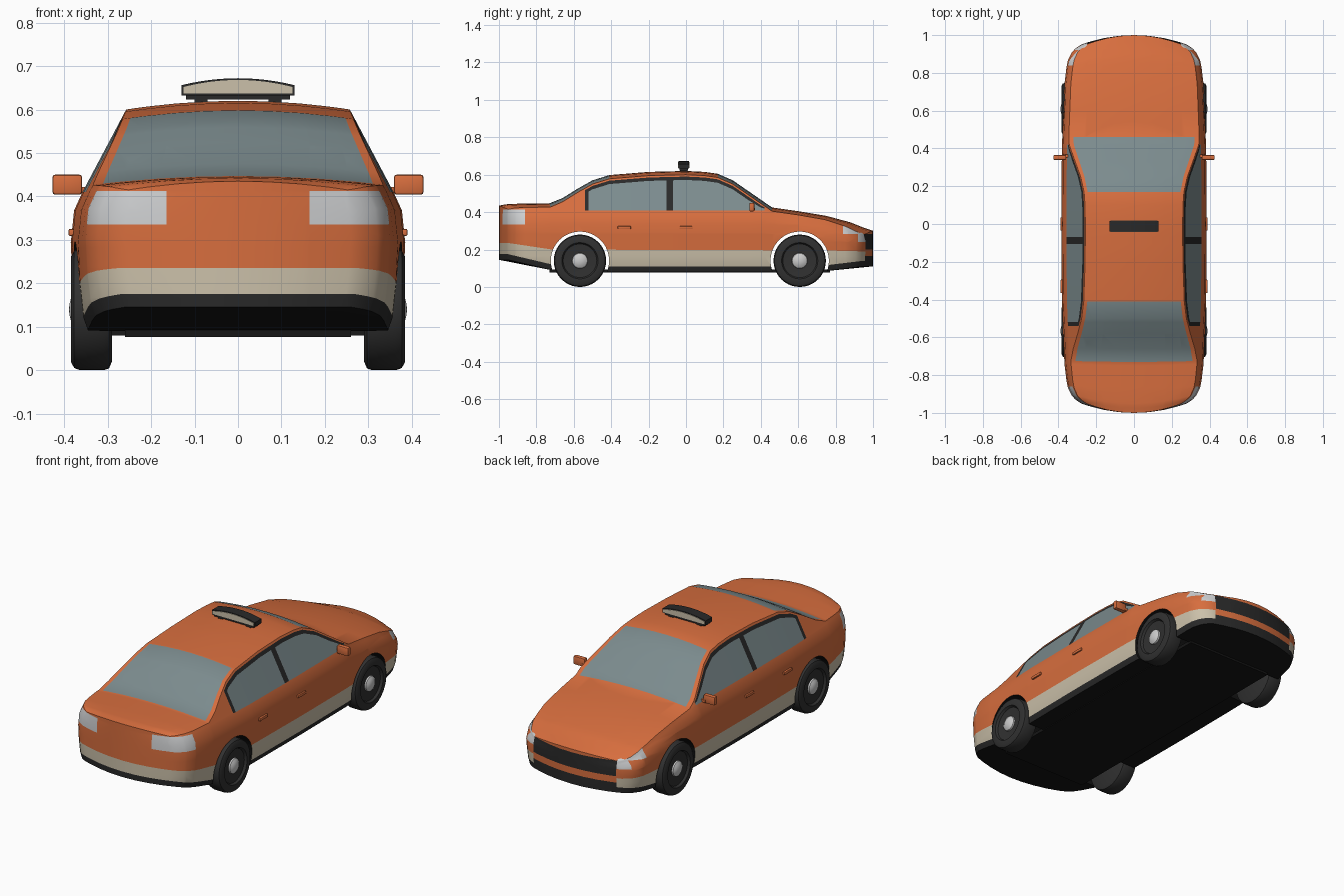
import bpy, bmesh, math
from mathutils import Vector

old = bpy.data.objects.get("Cube")
if old:
    bpy.data.objects.remove(old, do_unlink=True)


def material(name, r, g, b):
    m = bpy.data.materials.new(name)
    m.use_nodes = True
    m.diffuse_color = (r, g, b, 1)
    bsdf = next(n for n in m.node_tree.nodes if n.type == 'BSDF_PRINCIPLED')
    bsdf.inputs["Base Color"].default_value = (r, g, b, 1)
    bsdf.inputs["Roughness"].default_value = 0.6
    return m


MATS = [material("orange paint", .68, .155, .048), material("cream trim", .6, .53, .4),
        material("window glass", .2, .26, .27), material("dark trim", .022, .022, .022),
        material("underbody black", .008, .008, .008), material("lamp grey", .62, .63, .64),
        material("tyre rubber", .03, .03, .03), material("hub metal", .6, .6, .6)]
ORANGE, CREAM, GLASS, DARK, UNDER, LAMP, TYRE, HUB = range(len(MATS))


def finish(bm, name, fix=True):
    """Turn a bmesh into a smooth-by-angle object."""
    if fix:
        bmesh.ops.recalc_face_normals(bm, faces=bm.faces[:])
    me = bpy.data.meshes.new(name)
    bm.to_mesh(me)
    bm.free()
    for m in MATS:
        me.materials.append(m)
    ob = bpy.data.objects.new(name, me)
    bpy.context.collection.objects.link(ob)
    return ob


def activate(ob):
    for o in bpy.context.selected_objects:
        o.select_set(False)
    ob.select_set(True)
    bpy.context.view_layer.objects.active = ob


def smooth(ob):
    activate(ob)
    bpy.ops.object.shade_smooth_by_angle(angle=math.radians(32))


def box(name, centre, size, mat, bevel=0):
    bm = bmesh.new()
    bmesh.ops.create_cube(bm, size=1)
    for v in bm.verts:
        v.co = Vector(c + a * s for c, a, s in zip(centre, v.co, size))
    if bevel:
        bmesh.ops.bevel(bm, geom=bm.edges[:], offset=bevel, segments=2, affect='EDGES', profile=.5)
    for f in bm.faces:
        f.material_index = mat
    return finish(bm, name)


def lathe(name, profile, y, z, side, mat, n=40):
    """Spin (radius, x) points about an axis parallel to x."""
    bm = bmesh.new()
    rings = []
    for r, x in profile:
        if r == 0:
            rings.append([bm.verts.new((side * x, y, z))] * n)
        else:
            rings.append([bm.verts.new((side * x, y + r * math.cos(a), z + r * math.sin(a)))
                          for a in (i * math.tau / n for i in range(n))])
    for p, q in zip(rings, rings[1:]):
        for i in range(n):
            j = (i + 1) % n
            f = bm.faces.new(dict.fromkeys((p[i], p[j], q[j], q[i])))
            f.material_index = mat
    return finish(bm, name)


def lerp(table, t):
    for (a, u), (b, v) in zip(table, table[1:]):
        if t <= b:
            return u + (v - u) * max(0, t - a) / (b - a)
    return table[-1][1]


# Body outline curves: centre height, half width, sill height, stripe top
ROOF = [(-1, .435), (-.96, .442), (-.9, .445), (-.73, .447), (-.66, .475), (-.58, .525),
        (-.5, .57), (-.41, .598), (-.2, .615), (0, .62), (.1, .615), (.17, .605), (.25, .57),
        (.46, .425), (.6, .405), (.75, .38), (.88, .345), (.95, .317), (1, .3)]
WIDTH = [(0, .385), (.4, .382), (.75, .368), (.85, .358), (.9, .35), (.95, .33), (.975, .31), (1, .28)]
SILL = [(-1, .145), (-.72, .09), (-.6, .08), (.7, .08), (1, .11)]
STRIPE = [(-1, .235), (-.72, .2), (.75, .195), (1, .19)]
STATIONS = sorted({s for s, _ in ROOF} | {s * k for s, _ in WIDTH for k in (-1, 1)}
                  | {-.54, -.52, -.105, -.07, .42, .33})
COLS = [-1, -.93, -.8, -.55, -.28, 0, .28, .55, .8, .93, 1]
CROWN = .02


def section(s):
    """Rows (half width, height) from sill to roof edge."""
    w, sill, stripe = lerp(WIDTH, abs(s)), lerp(SILL, s), lerp(STRIPE, s)
    edge = lerp(ROOF, s) - CROWN
    belt = min(.41, edge - .015)
    h = edge - belt
    rows = [(.935 * w, sill), (.965 * w, sill + .03), (.988 * w, stripe),
            (w, stripe + .45 * (belt - stripe)), (.98 * w, stripe + .8 * (belt - stripe))]
    for z in (belt, edge - min(.028, .6 * h), edge - min(.01, .3 * h), edge):
        rows.append((.93 * w - .53 * (z - belt), z))
    return rows


def side_material(row, s):
    if row < 2:
        return (DARK, CREAM)[row]
    if row == 5 and -.54 < s < .42:
        return DARK if s < -.52 or -.105 < s < -.07 else GLASS
    return DARK if row == 6 and -.54 < s < .42 else ORANGE


def make_body():
    bm = bmesh.new()
    grid = {}
    nc, top = len(COLS) - 1, 8

    def vert(i, c, r):
        if (i, c, r) not in grid:
            s, t = STATIONS[i], COLS[c]
            x, z = section(s)[r]
            bow = math.copysign(.05 * max(0, abs(s) - .7) / .3, s)
            z += CROWN * (1 - t * t) if r == top else 0
            grid[i, c, r] = bm.verts.new((x * t, s - bow * t * t, z))
        return grid[i, c, r]

    def quad(mat, *keys):
        bm.faces.new([vert(*k) for k in keys]).material_index = mat

    for i in range(len(STATIONS) - 1):
        s = (STATIONS[i] + STATIONS[i + 1]) / 2
        pane = -.73 < s < -.41 or .17 < s < .46
        for c in range(nc):
            for r in (0, top):
                mat = UNDER if r == 0 else GLASS if pane and 0 < c < nc - 1 else ORANGE
                quad(mat, (i, c, r), (i, c + 1, r), (i + 1, c + 1, r), (i + 1, c, r))
        for r in range(top):
            for c in (0, nc):
                quad(side_material(r, s), (i, c, r), (i + 1, c, r), (i + 1, c, r + 1), (i, c, r + 1))
    for i in (0, len(STATIONS) - 1):
        for c in range(nc):
            for r in range(top):
                mat = (DARK, CREAM)[r] if r < 2 else ORANGE
                quad(mat, (i, c, r), (i, c + 1, r), (i, c + 1, r + 1), (i, c, r + 1))

    # Cut lines for lamps and grilles, then colour the enclosed faces
    cuts = {0: (-.25, -.165, .165, .25), 1: (-.86, .84, .92), 2: (.165, .2, .24, .282, .335, .413)}
    for axis, values in cuts.items():
        for value in values:
            no = Vector((0, 0, 0))
            no[axis] = 1
            bmesh.ops.bisect_plane(bm, geom=bm.verts[:] + bm.edges[:] + bm.faces[:], dist=1e-5,
                                   plane_co=no * value, plane_no=no)
    bmesh.ops.recalc_face_normals(bm, faces=bm.faces[:])
    bm.normal_update()
    for f in bm.faces:
        x, y, z = f.calc_center_median()
        x = abs(x)
        if abs(f.normal.z) > .7:
            continue
        if y < -.86 and x > .165 and .335 < z < .413:
            f.material_index = LAMP
        elif y > .93 and x < .25 and (.2 < z < .282 or z < .165):
            f.material_index = DARK
        elif y > .93 and x < .25 and z < .2:
            f.material_index = ORANGE
        elif (y > .84 and x > .25 and z > .282) or (y > .92 and x > .25 and z > .24):
            f.material_index = LAMP
    return finish(bm, "body", fix=False)


body = make_body()

# Wheel arches and wheels
TYRE_PROFILE = [(0, .29), (.12, .29), (.136, .297), (.14, .31), (.14, .363), (.135, .377),
                (.122, .384), (.097, .384), (.09, .372), (.055, .368), (0, .368)]
HUB_PROFILE = [(.042, .366), (.04, .376), (.028, .384), (.012, .388), (0, .389)]
for end, y in (("rear", -.567), ("front", .608)):
    cutter = lathe("arch_cutter", [(0, -.6), (.156, -.6), (.156, .6), (0, .6)], y, .14, 1, UNDER, 48)
    mod = body.modifiers.new("arch", 'BOOLEAN')
    mod.operation, mod.solver, mod.object = 'DIFFERENCE', 'EXACT', cutter
    activate(body)
    bpy.ops.object.modifier_apply(modifier=mod.name)
    bpy.data.objects.remove(cutter, do_unlink=True)
    for label, side in (("left", 1), ("right", -1)):
        smooth(lathe(f"{end}_{label}_wheel", TYRE_PROFILE, y, .14, side, TYRE))
        smooth(lathe(f"{end}_{label}_hub", HUB_PROFILE, y, .14, side, HUB, 24))
smooth(body)

# Floor pan bridging the wheel wells
box("floor_pan", (0, .02, .085), (.52, 1.5, .018), UNDER)

# Mirrors and door handles
for label, side in (("left", 1), ("right", -1)):
    smooth(box(f"{label}_mirror", (side * .393, .352, .427), (.068, .026, .046), ORANGE, .006))
    box(f"{label}_mirror_stalk", (side * .352, .36, .415), (.04, .016, .014), ORANGE)
    for end, y in (("rear", -.33), ("front", 0)):
        smooth(box(f"{label}_{end}_handle", (side * .383, y, .317), (.014, .07, .016), ORANGE, .003))


# Roof sign: domed housing with a lit panel on both faces
def sign(name, half, low, high, y0, y1, mat):
    bm = bmesh.new()
    arc = [(half * k / 6, high - .016 * (k / 6) ** 2) for k in range(-6, 7)]
    pts = [(-half, low)] + arc + [(half, low)]
    back, front = ([bm.verts.new((x, y, z)) for x, z in pts] for y in (y0, y1))
    bm.faces.new(back)
    bm.faces.new(front)
    for i in range(len(pts)):
        j = (i + 1) % len(pts)
        bm.faces.new((back[i], back[j], front[j], front[i]))
    for f in bm.faces:
        f.material_index = mat
    smooth(finish(bm, name))


sign("sign_housing", .13, .632, .672, -.04, .016, DARK)
sign("sign_rear_panel", .125, .637, .668, -.043, -.039, CREAM)
sign("sign_front_panel", .125, .637, .668, .015, .019, CREAM)
box("sign_base", (0, -.012, .628), (.24, .045, .01), DARK)
for label, side in (("left", 1), ("right", -1)):
    box(f"sign_{label}_foot", (side * .085, -.012, .62), (.03, .04, .014), DARK)
